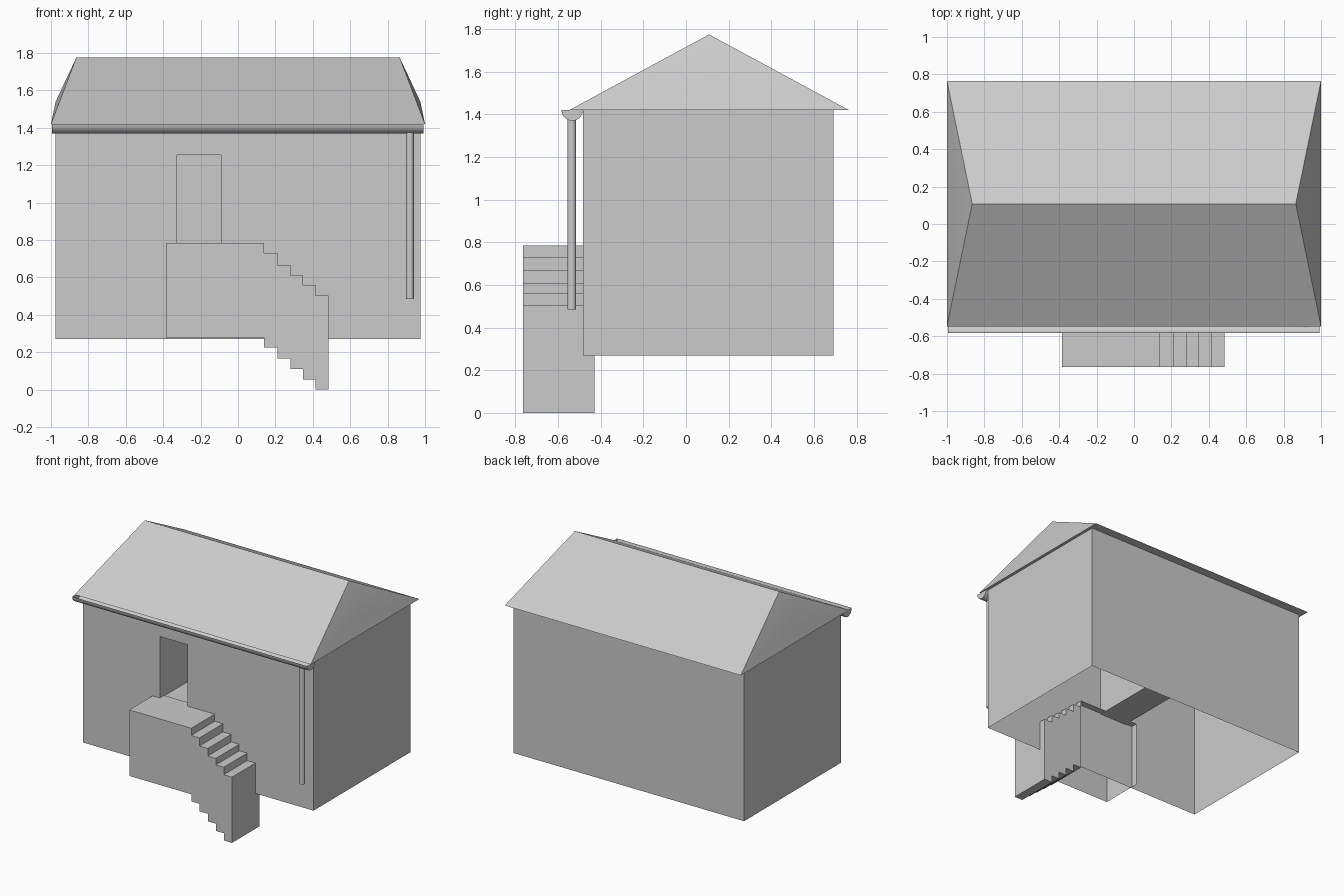
import bpy
import bmesh
from math import pi, sin, cos

if "Cube" in bpy.data.objects:
    bpy.data.objects.remove(bpy.data.objects["Cube"])


def build(name, verts, faces, fix_normals=False):
    mesh = bpy.data.meshes.new(name)
    mesh.from_pydata(verts, [], faces)
    if fix_normals:
        bm = bmesh.new()
        bm.from_mesh(mesh)
        bmesh.ops.recalc_face_normals(bm, faces=bm.faces)
        bm.to_mesh(mesh)
        bm.free()
    ob = bpy.data.objects.new(name, mesh)
    bpy.context.collection.objects.link(ob)
    return ob


def smooth(ob, angle=40):
    bpy.ops.object.select_all(action='DESELECT')
    ob.select_set(True)
    bpy.context.view_layer.objects.active = ob
    bpy.ops.object.shade_smooth_by_angle(angle=angle * pi / 180)


def rect(x0, x1, z0, z1, y):
    return [(x0, y, z0), (x1, y, z0), (x1, y, z1), (x0, y, z1)]


def rings(start_a, start_b):
    # four quads joining two rectangular loops
    return [(start_a + i, start_a + (i + 1) % 4,
             start_b + (i + 1) % 4, start_b + i) for i in range(4)]


# Walls: open underneath, with a deep doorway recess in the front
W, FRONT, BACK, Z0, Z1 = 0.977, -0.482, 0.693, 0.27, 1.42
door = (-0.325, -0.09, 0.78, 1.255)
verts = (rect(-W, W, Z0, Z1, FRONT) + rect(*door, FRONT)
         + rect(*door, 0.4) + rect(-W, W, Z0, Z1, BACK))
faces = rings(0, 4) + rings(4, 8) + [(8, 9, 10, 11)]
faces += [(1, 13, 14, 2), (0, 3, 15, 12), (13, 12, 15, 14)]
build("walls", verts, faces)

# Roof: ridge shorter than the eaves, ends slightly bulged
E0, E1, RY, RX = -0.548, 0.765, 0.108, 0.865
verts = []
for s in (-1, 1):
    verts += [(s, E0, 1.42), (s, E1, 1.42),
              (s * RX, RY, 1.775), (s * 0.975, RY, 1.54)]
faces = [(0, 4, 6, 2), (5, 1, 2, 6), (0, 1, 5, 4)]
for k in (0, 4):
    faces += [(k, k + 1, k + 3), (k + 1, k + 2, k + 3), (k + 2, k, k + 3)]
smooth(build("roof", verts, faces, True), 30)

# Stair with landing: stepped on top and underneath
Y0, Y1 = -0.765, -0.43
xs = [0.14, 0.21, 0.28, 0.348, 0.415, 0.485]
top = [0.73, 0.668, 0.61, 0.56, 0.503]
low = [0.225, 0.168, 0.11, 0.055, 0.0]
upper, lower = [(xs[0], 0.785)], [(xs[0], 0.28)]
for i in range(5):
    upper += [(xs[i], top[i]), (xs[i + 1], top[i])]
    lower += [(xs[i], low[i]), (xs[i + 1], low[i])]
profile = [(-0.385, 0.28), (-0.385, 0.785)] + upper + lower[::-1]
n = len(profile)
verts = [(x, y, z) for y in (Y0, Y1) for x, z in profile]
faces = [tuple(range(n - 1, -1, -1)), tuple(range(n + 2, 2 * n))]
# the landing is open below and behind, so the last profile edge is skipped
faces += [(i, i + 1, n + i + 1, n + i) for i in range(n - 1)]
build("entrance_stair", verts, faces)

# Gutter: half-round trough with end caps
N, GY, GZ = 10, -0.534, 1.42
verts = [(x, GY - 0.05 * cos(pi * i / N), GZ - 0.05 * sin(pi * i / N))
         for x in (-0.995, 0.992) for i in range(N + 1)]
faces = [(i, i + 1, N + 2 + i, N + 1 + i) for i in range(N)]
faces += [tuple(range(N, -1, -1)), tuple(range(N + 1, 2 * N + 2))]
smooth(build("gutter", verts, faces))

# Downpipe
bpy.ops.mesh.primitive_cylinder_add(vertices=16, radius=0.021, depth=0.89,
                                    location=(0.919, -0.536, 0.93))
pipe = bpy.context.object
pipe.name = "downpipe"
smooth(pipe)
